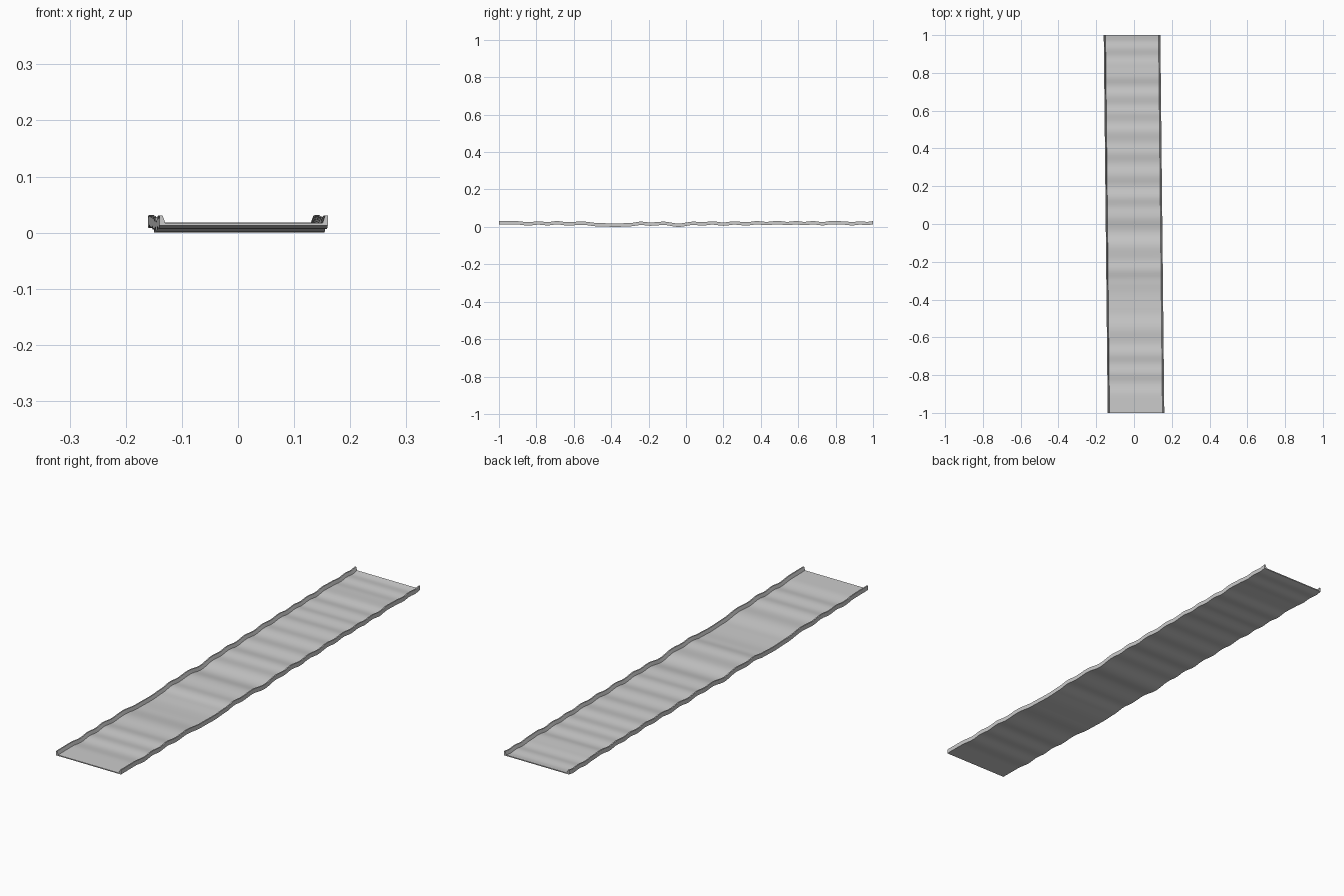
import bpy, bmesh, math

if "Cube" in bpy.data.objects:
    bpy.data.objects.remove(bpy.data.objects["Cube"])

# wave of the underside along the length: (y, height) at crests and dips
WAVE = [(-1, .013), (-.91, .013), (-.84, .007), (-.79, .012), (-.74, .008), (-.69, .013),
        (-.63, .007), (-.56, .011), (-.46, .002), (-.37, .0), (-.30, .003), (-.24, .010),
        (-.19, .006), (-.12, .010), (-.04, .0), (.04, .010), (.09, .007), (.14, .012),
        (.20, .006), (.26, .012), (.32, .007), (.38, .013), (.43, .009), (.49, .014),
        (.54, .009), (.59, .013), (.63, .009), (.68, .013), (.73, .008), (.78, .014),
        (.84, .012), (.89, .008), (.93, .012), (.97, .009), (1, .013)]

# channel cross-section: thin floor with an upright lip on each side
HALF = [(.150, 0), (.150, .018), (.145, .018), (.140, .004)]
PROFILE = HALF + [(-x, z) for x, z in reversed(HALF)]


def height(y):
    for (y0, z0), (y1, z1) in zip(WAVE, WAVE[1:]):
        if y <= y1 + 1e-6:
            t = min(1, (y - y0) / (y1 - y0))
            return z0 + (z1 - z0) * (1 - math.cos(math.pi * t)) / 2
    return WAVE[-1][1]


# sweep the section along the wavy, slightly skewed path
bm = bmesh.new()
SEG = 160
rings = []
for i in range(SEG + 1):
    y = -1 + 2 * i / SEG
    rings.append([bm.verts.new((x - .0105 * y, y, z + height(y))) for x, z in PROFILE])
n = len(PROFILE)
for a, b in zip(rings, rings[1:]):
    for j in range(n):
        k = (j + 1) % n
        bm.faces.new((a[j], a[k], b[k], b[j]))

# end caps: floor strip and two lips
for r in (rings[0], rings[-1]):
    bm.faces.new(r)
bmesh.ops.recalc_face_normals(bm, faces=bm.faces)
bmesh.ops.triangulate(bm, faces=[f for f in bm.faces if len(f.verts) > 4])

mesh = bpy.data.meshes.new("wavy_channel_strip")
bm.to_mesh(mesh)
bm.free()
strip = bpy.data.objects.new("wavy_channel_strip", mesh)
bpy.context.collection.objects.link(strip)
bpy.context.view_layer.objects.active = strip
strip.select_set(True)
bpy.ops.object.shade_smooth_by_angle(angle=math.radians(30))
